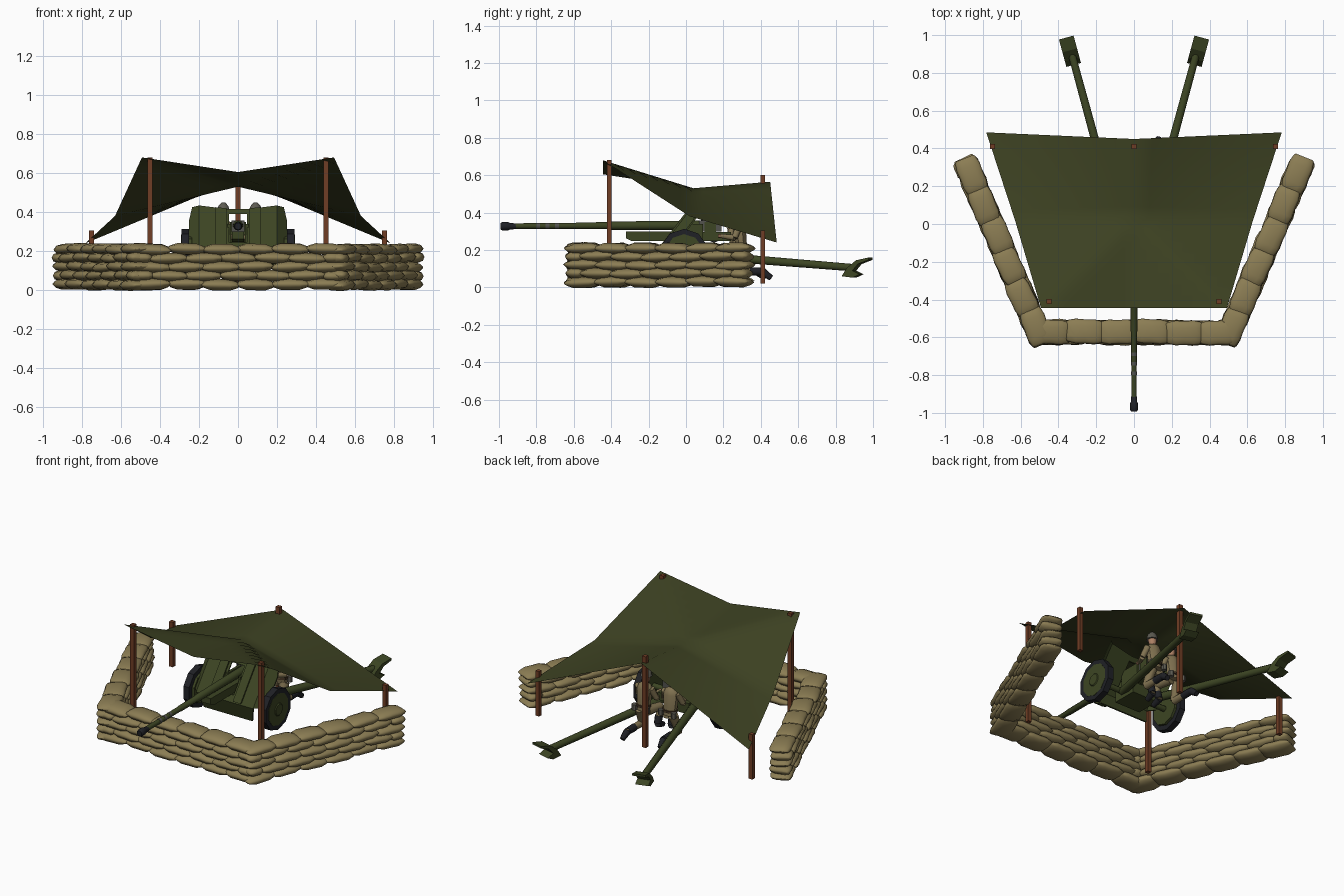
import bpy, bmesh, math, random
from mathutils import Vector as V

if "Cube" in bpy.data.objects:
    bpy.data.objects.remove(bpy.data.objects["Cube"])

random.seed(4)

def mat(name, r, g, b):
    m = bpy.data.materials.new(name)
    m.diffuse_color = (r, g, b, 1)
    m.use_nodes = True
    m.node_tree.nodes["Principled BSDF"].inputs["Base Color"].default_value = m.diffuse_color
    return m

SAND = mat("sandbag_tan", .26, .205, .088)
TARP = mat("canvas_green", .045, .052, .0155)
GUN = mat("gun_green", .046, .06, .017)
WOOD = mat("post_brown", .16, .047, .018)
BLACK = mat("rubber_black", .014, .015, .019)
CLOTH = mat("uniform_tan", .22, .17, .082)
HELM = mat("helmet_grey", .11, .105, .085)
SKIN = mat("skin", .42, .22, .13)
STEEL = mat("steel_grey", .085, .085, .075)
STRAP = mat("leather_brown", .06, .035, .018)

def mesh_obj(name, verts, faces, m, smooth=None):
    me = bpy.data.meshes.new(name)
    me.from_pydata([tuple(v) for v in verts], [], faces)
    bm = bmesh.new()
    bm.from_mesh(me)
    bmesh.ops.recalc_face_normals(bm, faces=bm.faces)
    bm.to_mesh(me)
    bm.free()
    me.materials.append(m)
    ob = bpy.data.objects.new(name, me)
    bpy.context.collection.objects.link(ob)
    if smooth:
        me.shade_smooth()
        me.set_sharp_from_angle(angle=math.radians(smooth))
    return ob

def rings_faces(k, n):
    f = [(r*n+i, r*n+(i+1) % n, (r+1)*n+(i+1) % n, (r+1)*n+i)
         for r in range(k-1) for i in range(n)]
    return f + [tuple(range(n)), tuple(range((k-1)*n, k*n))]

def lathe(name, a, b, profile, m, n=8, sx=1.0, smooth=50):
    """profile: (fraction from a to b, radius); sx widens the section sideways"""
    a, b = V(a), V(b)
    d = (b-a).normalized()
    side = d.cross(V((0, 0, 1))) if abs(d.z) < .85 else V((1, 0, 0))
    side = (side - d*side.dot(d)).normalized()
    up = side.cross(d)
    vs = []
    for t, r in profile:
        for i in range(n):
            q = 2*math.pi*(i+.5)/n
            vs.append(a + (b-a)*t + side*(r*sx*math.cos(q)) + up*(r*math.sin(q)))
    return mesh_obj(name, vs, rings_faces(len(profile), n), m, smooth)

def tube(name, a, b, r1, r2, m, n=8, sx=1.0, smooth=50):
    return lathe(name, a, b, [(0, r1), (1, r2)], m, n, sx, smooth)

def box(name, lo, hi, m):
    vs = [(x, y, z) for z in (lo[2], hi[2])
          for x, y in ((lo[0], lo[1]), (hi[0], lo[1]), (hi[0], hi[1]), (lo[0], hi[1]))]
    return mesh_obj(name, vs, rings_faces(2, 4), m)

def plate(name, pts, off, m):
    """flat polygon thickened by the offset vector"""
    vs = [V(p) for p in pts] + [V(p)+V(off) for p in pts]
    return mesh_obj(name, vs, rings_faces(2, len(pts)), m)

# ---- sandbag wall: shared pillow meshes placed in staggered courses
def bag_mesh():
    vs, n = [], 10
    prof = [(-1, .76, .12), (-.88, .88, .55), (-.5, 1, 1), (0, .97, 1.02),
            (.5, 1, 1), (.88, .88, .55), (1, .76, .12)]
    for t, w, h in prof:
        for i in range(n):
            q = 2*math.pi*i/n
            c, s = math.cos(q), math.sin(q)
            vs.append((t*.5, .5*w*math.copysign(abs(c)**.75, c),
                       .5*h*math.copysign(abs(s)**.85, s)))
    ob = mesh_obj("sandbag", vs, rings_faces(len(prof), n), SAND, 55)
    me = ob.data
    bpy.data.objects.remove(ob)
    return me

BAG = bag_mesh()

def wall(name, a, b, count):
    a, b = V(a), V(b)
    d = b-a
    step = d.length/count
    ang = math.atan2(d.y, d.x)
    u = random.uniform
    for k in range(5):
        edges = [i*step for i in range(count+1)]
        if k % 2:  # half bags close the odd courses
            edges = [0] + [(i+.5)*step for i in range(count)] + [count*step]
        for e0, e1 in zip(edges, edges[1:]):
            p = a + d.normalized()*((e0+e1)/2)
            ob = bpy.data.objects.new(name, BAG)
            bpy.context.collection.objects.link(ob)
            ob.location = (p.x+u(-.005, .005), p.y+u(-.005, .005), .03+.0448*k+u(-.003, .003))
            ob.rotation_euler = (u(-.06, .06), u(-.04, .04), ang+u(-.06, .06))
            ob.scale = ((e1-e0)*1.12, .131, .059)

wall("front_sandbag", (-.53, -.573, 0), (.53, -.573, 0), 6)
for s in (-1, 1):
    wall("side_sandbag", (s*.486, -.625, 0), (s*.898, .34, 0), 6)

# ---- posts and canvas
for x, y, z in ((-.45, -.41, .68), (.45, -.41, .68), (-.75, .41, .305),
                (.75, .41, .305), (0, .41, .60)):
    box("post", (x-.013, y-.013, .02), (x+.013, y+.013, z), WOOD)

# taut front panels folded on the diagonal, softer curved back panels
FM, FC = V((0, -.445, .605)), V((.492, -.445, .68))
MM, MS = V((0, .04, .53)), V((.63, .02, .38))
BM, BC = V((0, .45, .565)), V((.782, .485, .24))
N = 8
vs = []
for j in range(-N, N+1):
    for i in range(-N, N+1):
        a, b = abs(i)/N, abs(j)/N
        if j > 0:
            p = MM.lerp(MS, a).lerp(BM.lerp(BC, a), b)
        else:
            p = MM + (FC-MM)*min(a, b) + (MS-MM)*max(a-b, 0) + (FM-MM)*max(b-a, 0)
        vs.append((math.copysign(p.x, i), p.y, p.z))
W = 2*N+1
mesh_obj("canvas_cover", vs, [(j*W+i, j*W+i+1, (j+1)*W+i+1, (j+1)*W+i)
                              for j in range(2*N) for i in range(2*N)], TARP, 60)

# ---- gun barrel, brake, breech and cradle
lathe("barrel", (0, -.93, .328), (0, .1, .332),
      [(0, .0145), (.33, .016), (.335, .018), (.5, .019), (.505, .022), (1, .026)], GUN, 10)
lathe("muzzle_brake", (0, -.992, .327), (0, -.91, .327),
      [(0, .017), (.1, .022), (.5, .022), (.6, .018), (1, .015)], BLACK, 10)
for y in (-.80, -.75, -.70):
    tube("barrel_band", (0, y, .3285), (0, y+.02, .3285), .0168, .0168, STEEL, 10)
box("breech", (-.033, .07, .298), (.033, .19, .358), STEEL)
box("breech_frame", (-.04, .1, .285), (.04, .16, .35), GUN)
plate("cradle", [(-.032, -.32, .262), (-.032, -.29, .247), (-.032, .24, .247),
                 (-.032, .24, .295), (-.032, -.32, .30)], (.064, 0, 0), GUN)
box("lower_carriage", (-.09, -.06, .13), (.09, .1, .2), GUN)
tube("pivot", (0, 0, .18), (0, 0, .26), .05, .045, GUN, 10)
for s in (-1, 1):
    box("cradle_cheek", (s*.045-.008, -.05, .19), (s*.045+.008, .09, .34), GUN)
tube("axle", (-.26, -.01, .185), (.26, -.01, .185), .018, .018, GUN)
tube("sight", (-.06, .09, .3), (-.06, .09, .39), .012, .012, BLACK)
tube("hand_wheel", (-.075, .15, .27), (-.083, .15, .27), .03, .03, BLACK, 10)

# ---- slanted shield: point on the slope from height
def sh(x, z, back=0):
    return (x, -.135+(z-.21)*.76+back, z)

for s in (-1, 1):
    plate("shield_panel", [sh(s*.045, .21), sh(s*.2, .21), sh(s*.2, .434), sh(s*.045, .415)],
          (0, .01, 0), GUN)
    plate("shield_rib", [sh(s*.06, .22, -.012), sh(s*.115, .22, -.012),
                         sh(s*.115, .425, -.012), sh(s*.06, .42, -.012)], (0, .012, 0), GUN)
    plate("shield_wing", [sh(s*.2, .21), sh(s*.25, .21, .06), sh(s*.25, .36, .06),
                          sh(s*.235, .425, .042), sh(s*.2, .434)], (0, .01, 0), GUN)
    # wheels
    tube("tyre", (s*.25, -.01, .183), (s*.29, -.01, .183), .13, .13, BLACK, 10, 1, 20)
    lathe("wheel_hub", (s*.235, -.01, .183), (s*.298, -.01, .183),
          [(0, .098), (.9, .102), (.92, .04), (1, .035)], GUN, 10, 1, 20)
    # split trails with spades
    a, b = V((s*.085, 0, .178)), V((s*.33, .9, .105))
    tube("trail_leg", a, b, .026, .021, GUN, 8)
    d = V((s*.262, .965, 0))
    w = V((.965, -s*.262, 0))*.08
    c = V((s*.335, .9, 0)) - w/2
    prof = [(-.06, .06), (.0, .052), (.04, .07), (.0, .09), (.03, .125), (.09, .147),
            (.09, .16), (.02, .145), (-.03, .105)]
    plate("trail_spade", [c + d*u + V((0, 0, z)) for u, z in prof], w, GUN)
plate("shield_bridge", [sh(-.05, .39), sh(.05, .39), sh(.05, .415), sh(-.05, .415)], (0, .01, 0), GUN)
plate("shield_sill", [sh(-.05, .21), sh(.05, .21), sh(.05, .245), sh(-.05, .245)], (0, .01, 0), GUN)
plate("shield_apron", [(-.2, -.135, .21), (.2, -.135, .21), (.17, -.1, .11), (-.17, -.1, .11)],
      (0, .01, 0), GUN)

# ---- two kneeling crew members
def crew(x, y, s):
    def P(dx, dy, z):
        return (x+s*dx, y+dy, z)
    lathe("crew_torso", P(0, 0, .19), P(0, -.02, .36),
          [(0, .032), (.3, .033), (.75, .038), (.93, .03), (1, .014)], CLOTH, 8, 1.3)
    lathe("crew_belt", P(0, 0, .215), P(0, 0, .228), [(0, .037), (1, .037)], STRAP, 8, 1.3)
    lathe("crew_head", P(0, -.025, .35), P(0, -.03, .42),
          [(0, .014), (.25, .022), (.6, .026), (1, .018)], SKIN)
    lathe("crew_helmet", P(0, -.03, .398), P(0, -.03, .449),
          [(0, .036), (.2, .033), (.65, .027), (1, .01)], HELM, 10)
    # rear leg on its knee, front leg bent
    for hip, knee, foot, toe in ((P(.025, 0, .19), P(.035, -.04, .085), P(.035, .11, .085), P(.04, .155, .05)),
                                 (P(-.025, 0, .19), P(-.045, -.11, .185), P(-.045, -.08, .085), P(-.048, -.13, .063))):
        tube("crew_thigh", hip, knee, .031, .024, CLOTH)
        tube("crew_shin", knee, foot, .024, .017, CLOTH)
        tube("crew_boot_shaft", V(knee).lerp(V(foot), .55), foot, .024, .022, BLACK)
        tube("crew_boot", foot, toe, .023, .016, BLACK)
    for k in (-1, 1):
        sh_, el, ha = P(k*.045, -.015, .33), P(k*.065, -.04, .265), P(k*.03, -.11, .275)
        tube("crew_upper_arm", sh_, el, .021, .017, CLOTH)
        tube("crew_forearm", el, ha, .017, .012, CLOTH)
        tube("crew_hand", ha, V(ha)+V((0, -.02, 0)), .012, .009, SKIN, 6)
        tube("crew_pouch", P(k*.045, .025, .19), P(k*.045, .025, .225), .017, .017, HELM, 6)

crew(.09, .30, 1)
crew(-.075, .27, -1)
